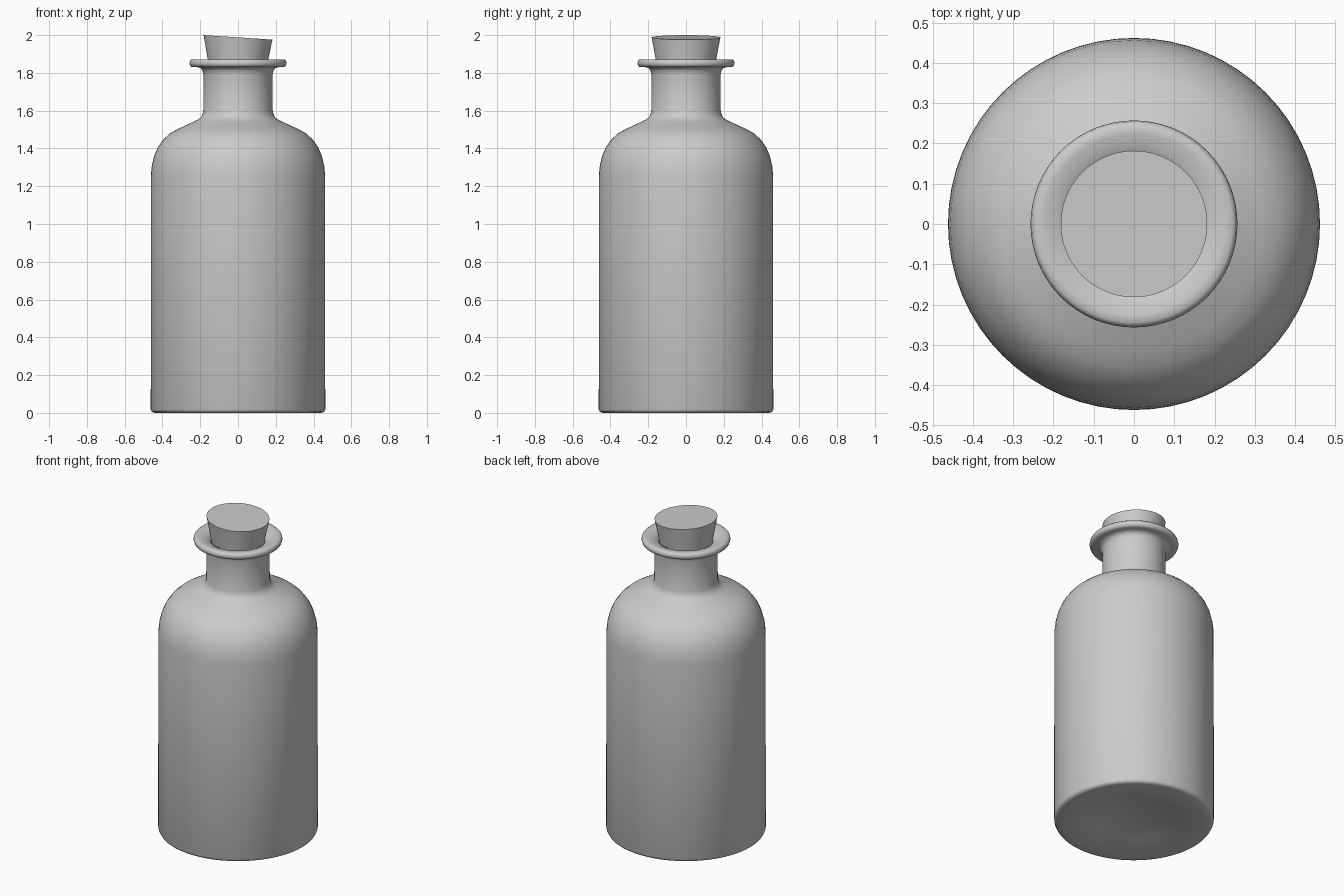
import bpy
import bmesh
import math

SEGMENTS = 64

default = bpy.data.objects.get("Cube")
if default:
    bpy.data.objects.remove(default, do_unlink=True)

grey = bpy.data.materials.new("plain_grey")
grey.use_nodes = True
colour = (0.6, 0.6, 0.6, 1)
grey.diffuse_color = colour
grey.node_tree.nodes["Principled BSDF"].inputs["Base Color"].default_value = colour


def lathe(name, profile, angle):
    """Spin a (radius, height) profile around z into a smooth closed object."""
    bm = bmesh.new()
    verts = [bm.verts.new((r, 0, z)) for r, z in profile]
    edges = [bm.edges.new(pair) for pair in zip(verts, verts[1:])]
    bmesh.ops.spin(bm, geom=verts + edges, cent=(0, 0, 0), axis=(0, 0, 1),
                   angle=math.tau, steps=SEGMENTS)
    bmesh.ops.remove_doubles(bm, verts=bm.verts, dist=0.0005)
    bmesh.ops.recalc_face_normals(bm, faces=bm.faces)
    mesh = bpy.data.meshes.new(name)
    bm.to_mesh(mesh)
    bm.free()
    mesh.materials.append(grey)
    obj = bpy.data.objects.new(name, mesh)
    bpy.context.collection.objects.link(obj)
    bpy.ops.object.select_all(action='DESELECT')
    obj.select_set(True)
    bpy.context.view_layer.objects.active = obj
    bpy.ops.object.shade_smooth_by_angle(angle=math.radians(angle))
    return obj


# Bottle: hollowed base, straight body, round shoulder, neck and lip
base = [(0, 0.045), (0.12, 0.04), (0.22, 0.024), (0.29, 0.008), (0.35, 0.001),
        (0.4, 0), (0.44, 0), (0.456, 0.005), (0.462, 0.018)]
shoulder = [(0.461, 1.26), (0.456, 1.31), (0.444, 1.36), (0.425, 1.405),
            (0.395, 1.448), (0.36, 1.48), (0.32, 1.502), (0.26, 1.53),
            (0.215, 1.551), (0.195, 1.566), (0.184, 1.595)]
lip = [(0.183, 1.79), (0.187, 1.81), (0.197, 1.825), (0.215, 1.83),
       (0.24, 1.83), (0.252, 1.836), (0.257, 1.85), (0.254, 1.864),
       (0.245, 1.872), (0.225, 1.871), (0.19, 1.863), (0.165, 1.85),
       (0.152, 1.83)]
inside = [(0.145, 1.6), (0.15, 1.56), (0.3, 1.47), (0.38, 1.41),
          (0.42, 1.3), (0.42, 0.08), (0, 0.09)]
lathe("bottle", base + shoulder + lip + inside, 50)

# Cork: tapered plug with a slanted top
stopper = lathe("cork", [(0, 1.68), (0.128, 1.68), (0.158, 1.86),
                         (0.182, 1.988), (0, 1.988)], 30)
for vert in stopper.data.vertices:
    if vert.co.z > 1.9:
        vert.co.z -= vert.co.x * 0.066
